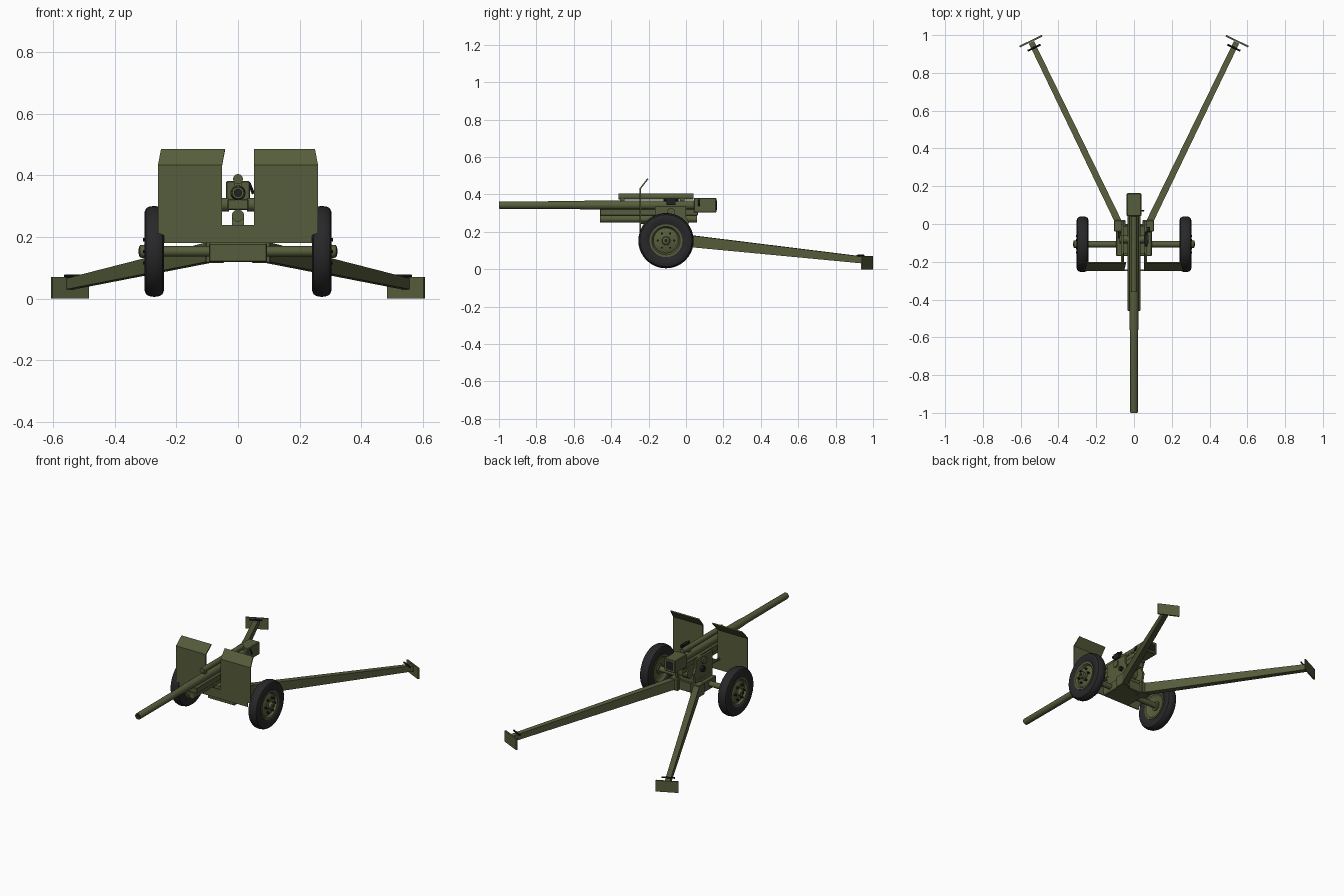
import bpy, bmesh, math
from mathutils import Vector

if "Cube" in bpy.data.objects:
    bpy.data.objects.remove(bpy.data.objects["Cube"])


def material(name, rgb):
    m = bpy.data.materials.new(name)
    m.diffuse_color = (*rgb, 1)
    m.use_nodes = True
    m.node_tree.nodes["Principled BSDF"].inputs["Base Color"].default_value = m.diffuse_color
    return m


OLIVE = material("olive paint", (0.094, 0.110, 0.045))
RUBBER = material("black rubber", (0.021, 0.021, 0.023))
DARK = material("dark metal", (0.014, 0.014, 0.015))


def finish(name, bm, mat, smooth=False):
    bmesh.ops.recalc_face_normals(bm, faces=bm.faces)
    me = bpy.data.meshes.new(name)
    bm.to_mesh(me)
    bm.free()
    ob = bpy.data.objects.new(name, me)
    bpy.context.collection.objects.link(ob)
    me.materials.append(mat)
    if smooth:
        bpy.ops.object.select_all(action='DESELECT')
        ob.select_set(True)
        bpy.context.view_layer.objects.active = ob
        bpy.ops.object.shade_smooth_by_angle(angle=math.radians(35))
    return ob


def box(name, x, y, z, mat=OLIVE, bevel=0.0):
    """Box from (min, max) pairs."""
    bm = bmesh.new()
    bmesh.ops.create_cube(bm, size=1)
    for v in bm.verts:
        v.co = [(r[0] + r[1]) / 2 + c * (r[1] - r[0]) for r, c in zip((x, y, z), v.co)]
    if bevel:
        bmesh.ops.bevel(bm, geom=bm.edges[:], offset=bevel, segments=1, affect='EDGES')
    return finish(name, bm, mat)


def lathe(name, profile, centre, direction, mat=OLIVE, seg=24):
    """Revolve (distance, radius) points about an axis through centre."""
    bm = bmesh.new()
    vs = [bm.verts.new((r, 0, d)) for d, r in profile]
    es = [bm.edges.new(p) for p in zip(vs, vs[1:])]
    bmesh.ops.spin(bm, geom=vs + es, cent=(0, 0, 0), axis=(0, 0, 1),
                   angle=2 * math.pi, steps=seg)
    bmesh.ops.remove_doubles(bm, verts=bm.verts, dist=1e-5)
    q = Vector(direction).to_track_quat('Z', 'Y')
    for v in bm.verts:
        v.co = q @ v.co + Vector(centre)
    return finish(name, bm, mat, True)


def rod(name, a, b, r, mat=OLIVE, seg=16):
    d = Vector(b) - Vector(a)
    return lathe(name, [(0, 0), (0, r), (d.length, r), (d.length, 0)], a, d, mat, seg)


def prism(name, pts, offset, mat=OLIVE):
    """Extrude a flat polygon by an offset vector."""
    bm = bmesh.new()
    f = bm.faces.new([bm.verts.new(p) for p in pts])
    new = bmesh.ops.extrude_face_region(bm, geom=[f])['geom']
    # keep the starting face so the solid stays closed
    bmesh.ops.translate(bm, vec=offset, verts=[v for v in new if isinstance(v, bmesh.types.BMVert)])
    if not f.is_valid:
        bmesh.ops.holes_fill(bm, edges=bm.edges)
    return finish(name, bm, mat)


# Barrel with hollow muzzle
Z = 0.343
lathe("barrel", [(-0.94, 0), (-0.94, 0.012), (-1, 0.012), (-1, 0.019), (-0.995, 0.02),
                 (-0.59, 0.021), (-0.53, 0.024), (0.06, 0.025), (0.06, 0)], (0, 0, Z), (0, 1, 0))
rod("bore", (0, -0.99, Z), (0, -0.985, Z), 0.0121, DARK)

# Recoil cylinders and cradle
rod("upper_recoil_cylinder", (0, -0.36, 0.388), (0, 0.04, 0.388), 0.016, seg=20)
rod("lower_recoil_cylinder", (0, -0.46, 0.269), (0, 0.06, 0.269), 0.020, seg=20)
box("cradle", (-0.034, 0.034), (-0.46, 0.065), (0.288, 0.323), bevel=0.003)
for i, y in enumerate((-0.34, -0.02)):
    box(f"cylinder_clamp_{i}", (-0.012, 0.012), (y - 0.012, y + 0.012), (0.355, 0.385))

# Breech with dark block opening and lever
box("breech", (-0.039, 0.039), (0.042, 0.163), (0.303, 0.382), bevel=0.004)
box("breech_opening", (-0.024, 0.024), (0.16, 0.165), (0.318, 0.367), DARK)
rod("breech_lever", (0.036, 0.07, 0.375), (0.05, 0.07, 0.34), 0.005, DARK, 8)

# Lower carriage, upper carriage plates, trunnions
box("lower_carriage", (-0.095, 0.095), (-0.17, 0.0), (0.118, 0.18), bevel=0.004)
box("pivot_plate", (-0.07, 0.07), (-0.155, -0.01), (0.18, 0.205))
for s, side in ((-1, "left"), (1, "right")):
    prism(f"{side}_carriage_plate",
          [(s * 0.055, y, z) for y, z in ((-0.165, 0.18), (0.0, 0.18), (0.015, 0.25),
                                          (0.0, 0.28), (0.0, 0.335), (-0.165, 0.335))],
          (s * 0.014, 0, 0))
    rod(f"{side}_trunnion", (s * 0.03, -0.08, 0.305), (s * 0.078, -0.08, 0.305), 0.022)
    rod(f"{side}_shield_brace", (s * 0.062, -0.15, 0.25), (s * 0.062, -0.242, 0.25), 0.008, seg=8)
rod("elevating_gear", (-0.02, -0.02, 0.235), (0.02, -0.02, 0.235), 0.035)

# Sight and laying handwheel
box("sight", (0.054, 0.072), (-0.105, -0.055), (0.343, 0.378), DARK)
rod("sight_tube", (0.063, -0.12, 0.37), (0.063, -0.04, 0.37), 0.008, DARK, 10)
rod("handwheel", (-0.069, -0.06, 0.26), (-0.085, -0.06, 0.26), 0.018, DARK)
rod("traverse_handwheel", (0.069, -0.03, 0.25), (0.085, -0.03, 0.25), 0.014, DARK)

# Shield: notched lower plate and two flaps leaning back
right = [(0.052, 0.238), (0.052, 0.433), (0.26, 0.433), (0.26, 0.212), (0.24, 0.205), (0.24, 0.18)]
for s, side in ((-1, "left"), (1, "right")):
    prism(f"{side}_shield", [(s * x, -0.248, z) for x, z in right] + [(s * 0.052, -0.248, 0.18)],
          (0, 0.007, 0))
    inner = 0.042 if s < 0 else 0.052
    prism(f"{side}_shield_flap",
          [(s * 0.052, -0.248, 0.433), (s * 0.26, -0.248, 0.433),
           (s * 0.25, -0.207, 0.486), (s * inner, -0.207, 0.486)], (0, 0.006, -0.004))
box("shield_centre", (-0.052, 0.052), (-0.248, -0.241), (0.18, 0.238))

# Axle
rod("axle", (-0.30, -0.107, 0.153), (0.30, -0.107, 0.153), 0.017)

tyre = [(-0.022, 0.082), (-0.027, 0.095), (-0.032, 0.112), (-0.032, 0.126), (-0.027, 0.139),
        (-0.018, 0.145), (0, 0.148), (0.018, 0.145), (0.027, 0.139), (0.032, 0.126),
        (0.032, 0.112), (0.027, 0.095), (0.022, 0.082), (-0.022, 0.082)]
rim = [(-0.012, 0), (-0.012, 0.058), (-0.018, 0.068), (-0.026, 0.076), (-0.027, 0.088), (-0.02, 0.088),
       (0.02, 0.088), (0.027, 0.088), (0.026, 0.076), (0.014, 0.068), (0.022, 0.055), (0.022, 0)]
hub = [(-0.02, 0), (-0.02, 0.03), (0.026, 0.03), (0.03, 0.022), (0.046, 0.02), (0.049, 0.015), (0.049, 0)]

for s, side in ((-1, "left"), (1, "right")):
    # Wheel
    c = Vector((s * 0.272, -0.107, 0.153))
    d = (s, 0, 0)
    lathe(f"{side}_tyre", tyre, c, d, RUBBER, 40)
    lathe(f"{side}_rim", rim, c, d, OLIVE, 32)
    lathe(f"{side}_hub", hub, c, d, OLIVE, 20)
    for i in range(6):
        a = i * math.pi / 3 + math.pi / 6
        p = c + Vector((s * 0.018, 0.044 * math.sin(a), 0.044 * math.cos(a)))
        rod(f"{side}_wheel_nut_{i}", p, p + Vector((s * 0.018, 0, 0)), 0.006, DARK, 6)
    rod(f"{side}_hub_cap", c + Vector((s * 0.048, 0, 0)), c + Vector((s * 0.051, 0, 0)), 0.009, DARK, 12)

    # Trail hinge block and tapered trail leg
    box(f"{side}_trail_hinge", *(sorted((s * 0.045, s * 0.105)), (-0.04, 0.02), (0.115, 0.188)), bevel=0.003)
    start, end = Vector((s * 0.072, -0.01, 0)), Vector((s * 0.543, 0.962, 0))
    along = (end - start).normalized()
    across = Vector((along.y, -along.x, 0))
    bm = bmesh.new()
    rings = []
    for p, lo, hi, w in ((start, 0.122, 0.186, 0.018), (end, 0.03, 0.066, 0.015)):
        rings.append([bm.verts.new(p + across * w * u + Vector((0, 0, z)))
                      for u, z in ((-1, lo), (1, lo), (1, hi), (-1, hi))])
    bm.faces.new(rings[0])
    bm.faces.new(rings[1])
    for i in range(4):
        j = (i + 1) % 4
        bm.faces.new((rings[0][i], rings[0][j], rings[1][j], rings[1][i]))
    finish(f"{side}_trail", bm, OLIVE)

    # Ground spade and lifting handle
    m = end + along * 0.002
    prism(f"{side}_spade", [m + across * u + Vector((0, 0, z))
                            for u, z in ((-0.066, 0), (0.066, 0), (0.066, 0.07), (-0.066, 0.07))],
          along * 0.009)
    h = end - along * 0.032 + Vector((0, 0, 0.073))
    rod(f"{side}_lifting_handle", h - across * 0.038, h + across * 0.038, 0.005, DARK, 8)
    rod(f"{side}_handle_post", h - Vector((0, 0, 0.015)), h, 0.007, DARK, 8)
